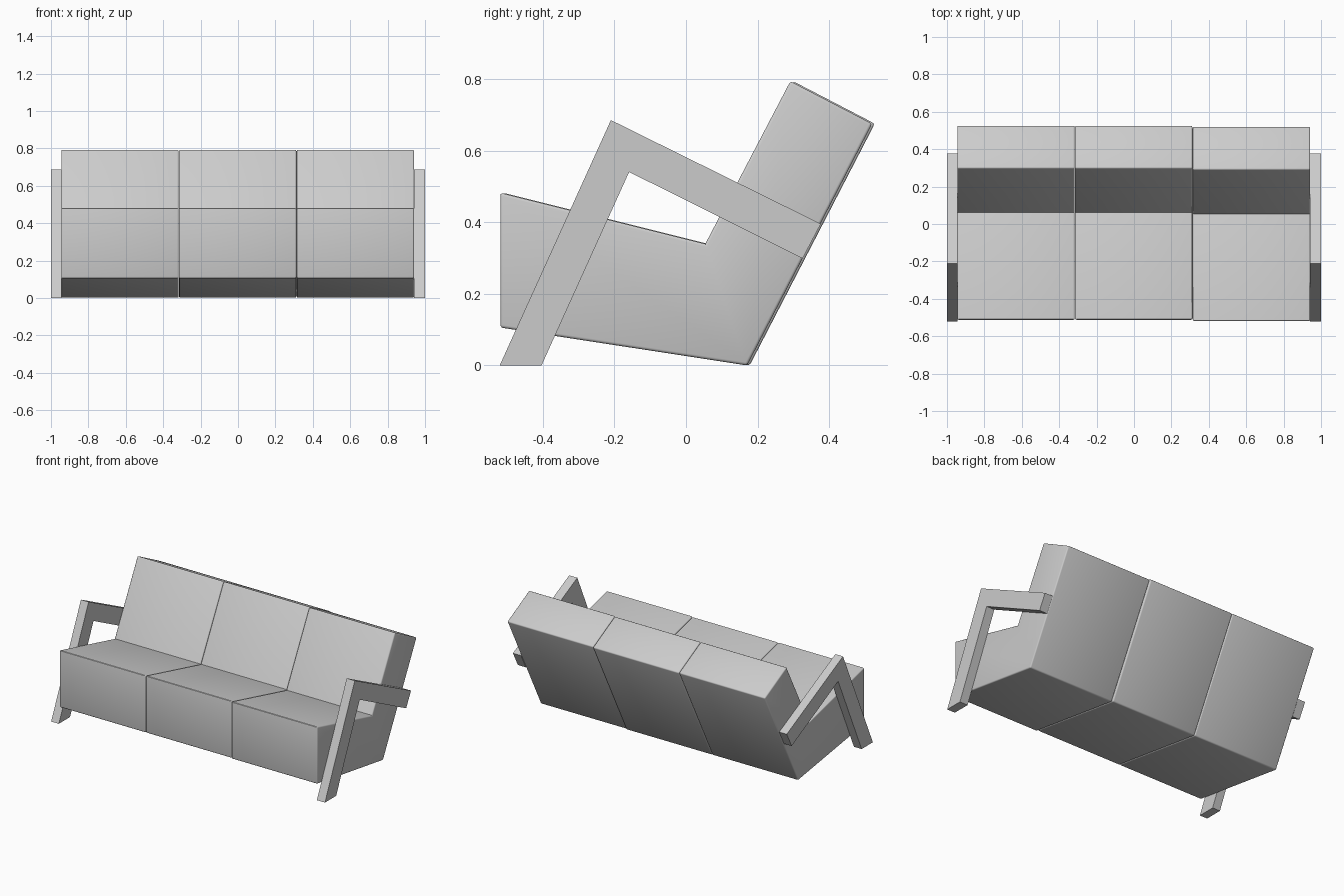
import bpy
import bmesh
import math

cube = bpy.data.objects.get("Cube")
if cube:
    bpy.data.objects.remove(cube, do_unlink=True)

# Single light grey used on every part
grey = bpy.data.materials.new("light_grey")
grey.use_nodes = True
COLOUR = (0.6, 0.6, 0.6, 1.0)
grey.diffuse_color = COLOUR
grey.node_tree.nodes["Principled BSDF"].inputs["Base Color"].default_value = COLOUR


def extrude_profile(name, profile, x0, x1, y_shift=0.0, bevel=0.0):
    """Extrude a (y, z) side profile from x0 to x1."""
    bm = bmesh.new()
    face = bm.faces.new([bm.verts.new((x0, y + y_shift, z)) for y, z in profile])
    moved = bmesh.ops.extrude_face_region(bm, geom=[face])["geom"]
    bmesh.ops.translate(bm, vec=(x1 - x0, 0, 0),
                        verts=[v for v in moved if isinstance(v, bmesh.types.BMVert)])
    bmesh.ops.recalc_face_normals(bm, faces=bm.faces)
    if bevel:
        # Round the outer edges, leaving the inner seat crease sharp
        edges = [e for e in bm.edges if e.is_convex]
        bmesh.ops.bevel(bm, geom=edges, offset=bevel, segments=3,
                        profile=0.5, affect='EDGES', clamp_overlap=True)
    mesh = bpy.data.meshes.new(name)
    bm.to_mesh(mesh)
    bm.free()
    mesh.materials.append(grey)
    obj = bpy.data.objects.new(name, mesh)
    bpy.context.collection.objects.link(obj)
    if bevel:
        bpy.ops.object.select_all(action='DESELECT')
        obj.select_set(True)
        bpy.context.view_layer.objects.active = obj
        bpy.ops.object.shade_smooth_by_angle(angle=math.radians(35))
    return obj


# Seat and backrest share one side profile; the left section sits slightly forward
cushion = [(-0.512, 0.106), (-0.512, 0.483), (0.061, 0.340),
           (0.299, 0.795), (0.528, 0.676), (0.178, 0.0)]
sections = [("right_section", -0.945, -0.317, 0.0),
            ("middle_section", -0.316, 0.312, 0.0),
            ("left_section", 0.314, 0.942, -0.007)]
for name, x0, x1, shift in sections:
    extrude_profile(name, cushion, x0, x1, shift, bevel=0.008)

# Slanted leg and armrest frames
frame = [(-0.521, 0.0), (-0.21, 0.686), (0.377, 0.396),
         (0.326, 0.299), (-0.159, 0.541), (-0.404, 0.0)]
for name, x0, x1 in (("right_arm_frame", -1.0, -0.944), ("left_arm_frame", 0.941, 1.0)):
    extrude_profile(name, frame, x0, x1)
